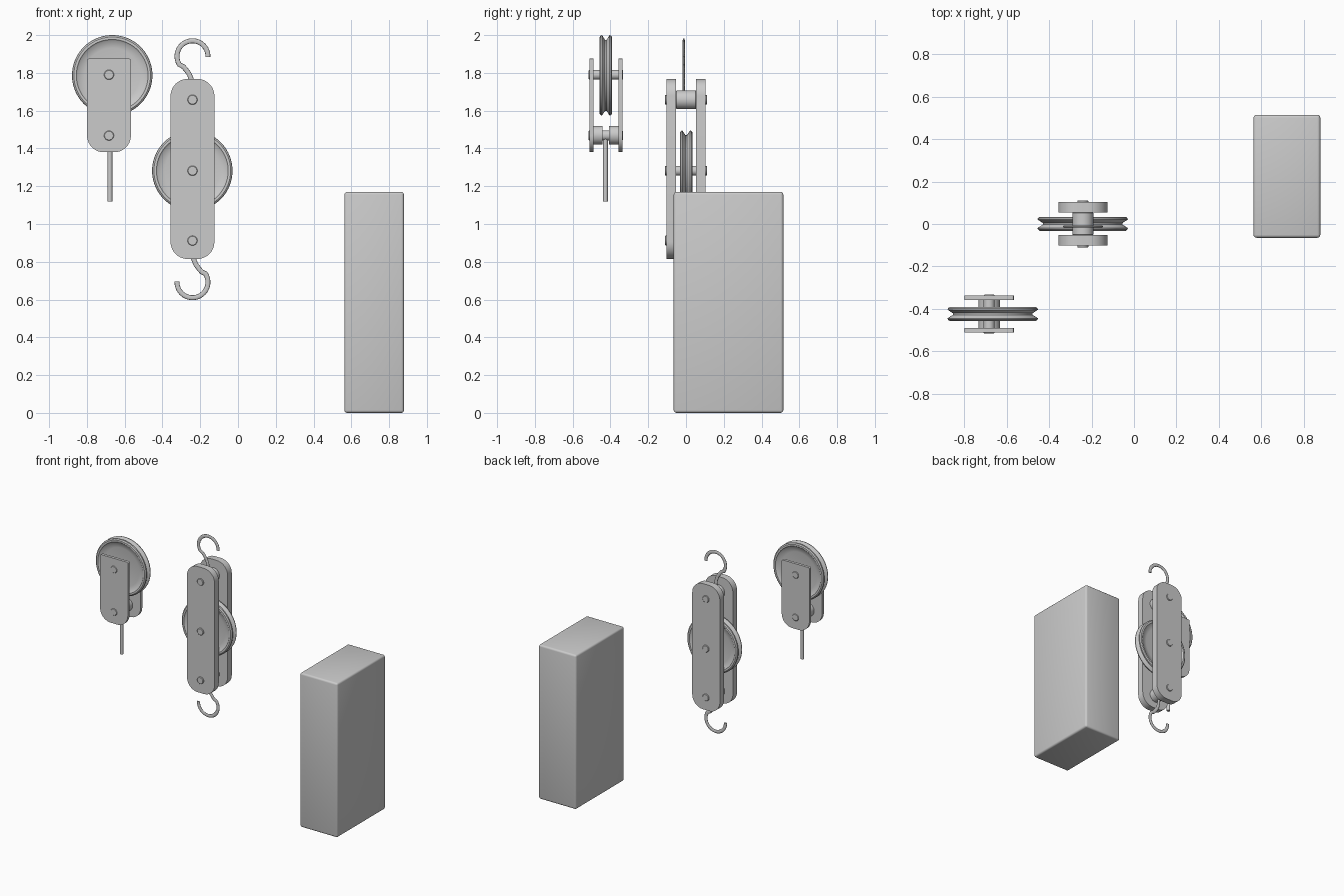
import bpy, bmesh, math
from math import pi, sin, cos

if "Cube" in bpy.data.objects:
    bpy.data.objects.remove(bpy.data.objects["Cube"])


def finish(bm, name, angle=35):
    bmesh.ops.recalc_face_normals(bm, faces=bm.faces)
    me = bpy.data.meshes.new(name)
    bm.to_mesh(me)
    bm.free()
    ob = bpy.data.objects.new(name, me)
    bpy.context.collection.objects.link(ob)
    bpy.ops.object.select_all(action='DESELECT')
    ob.select_set(True)
    bpy.context.view_layer.objects.active = ob
    bpy.ops.object.shade_smooth_by_angle(angle=math.radians(angle))
    return ob


def lathe(name, center, profile, n=64):
    """Revolve (radius, y) points about a y axis through center."""
    bm = bmesh.new()
    cx, cy, cz = center
    rings = []
    for r, y in profile:
        if r == 0:
            rings.append([bm.verts.new((cx, cy + y, cz))] * n)
        else:
            rings.append([bm.verts.new((cx + r * cos(2 * pi * i / n), cy + y,
                                        cz + r * sin(2 * pi * i / n))) for i in range(n)])
    for a, b in zip(rings, rings[1:]):
        for i in range(n):
            j = (i + 1) % n
            vs = list(dict.fromkeys([a[i], a[j], b[j], b[i]]))
            bm.faces.new(vs)
    return finish(bm, name)


def plate(name, cx, hw, z0, z1, r_bottom, r_top, y0, y1, n=10):
    """Rounded rectangle in the xz plane, extruded along y."""
    bm = bmesh.new()
    corners = [(1, z1 - r_top, r_top, 0), (-1, z1 - r_top, r_top, 90),
               (-1, z0 + r_bottom, r_bottom, 180), (1, z0 + r_bottom, r_bottom, 270)]
    vs = []
    for s, cz, r, a0 in corners:
        for i in range(n + 1):
            a = math.radians(a0 + 90 * i / n)
            vs.append(bm.verts.new((cx + s * (hw - r) + r * cos(a), y0, cz + r * sin(a))))
    f = bm.faces.new(vs)
    ext = bmesh.ops.extrude_face_region(bm, geom=[f])
    bmesh.ops.translate(bm, vec=(0, y1 - y0, 0),
                        verts=[v for v in ext['geom'] if isinstance(v, bmesh.types.BMVert)])
    return finish(bm, name)


def wheel(name, center):
    half = [(0, .018), (.145, .018), (.183, .026), (.190, .033), (.203, .033),
            (.211, .027), (.213, .020), (.188, .004)]
    lathe(name, center, half + [(r, -y) for r, y in reversed(half)], 80)


def pin(name, center, r, h):
    c = .003
    lathe(name, center, [(0, -h), (r - c, -h), (r, -h + c), (r, h - c), (r - c, h), (0, h)], 32)


def hook(name, flip):
    """Flattened S hook; flip = -1 turns it upside down."""
    cx, mid, zc, R = -.241, 1.29, 1.888, .082
    pts = [(R * cos(math.radians(a)), zc - mid + R * sin(math.radians(a)))
           for a in range(-3, 216, 6)]
    pts += [(-.048, .543), (-.033, .525), (-.017, .503), (-.006, .475), (0, .44), (0, .37)]
    cu = bpy.data.curves.new(name, 'CURVE')
    cu.dimensions = '3D'
    cu.bevel_depth = .013
    cu.bevel_resolution = 3
    cu.use_fill_caps = True
    sp = cu.splines.new('POLY')
    sp.points.add(len(pts) - 1)
    for p, (x, z) in zip(sp.points, pts):
        p.co = (x * flip, 0, z * flip, 1)
    ob = bpy.data.objects.new(name, cu)
    ob.location = (cx, -.012, mid)
    ob.scale = (1, .45, 1)
    bpy.context.collection.objects.link(ob)


# Weight block
bm = bmesh.new()
bmesh.ops.create_cube(bm, size=1)
bmesh.ops.scale(bm, vec=(.315, .58, 1.17), verts=bm.verts)
bmesh.ops.translate(bm, vec=(.721, .225, .585), verts=bm.verts)
bmesh.ops.bevel(bm, geom=bm.edges[:], offset=.014, segments=3, profile=.5, affect='EDGES')
finish(bm, "block")

# Large pulley: side plates, wheel, axle, spacers and hooks
X, Z = -.241, 1.282
for side, s in (("front", -1), ("back", 1)):
    plate("large_plate_" + side, X, .116, .815, 1.768, .09, .09,
          .001 + s * .053, .001 + s * .103)
wheel("large_wheel", (X - .001, .001, Z))
pin("large_axle", (X, 0, Z), .026, .111)
for end, s in (("upper", 1), ("lower", -1)):
    z = 1.285 + s * .373
    pin("large_spacer_" + end, (X, .001, z), .05, .053)
    pin("large_pin_" + end, (X, 0, z), .026, .111)
    hook("hook_" + end, s)

# Small pulley: side plates, wheel, axle, grooved spacer and rod
X, Y = -.683, -.4245
for side, s in (("front", -1), ("back", 1)):
    plate("small_plate_" + side, X, .116, 1.38, 1.875, .088, .008, Y + s * .066, Y + s * .087)
wheel("small_wheel", (-.666, Y, 1.787))
pin("small_axle", (X, Y, 1.79), .026, .091)
pin("small_pin", (X, Y, 1.468), .026, .091)
lathe("small_spacer", (X, Y, 1.47),
      [(0, -.066), (.05, -.066), (.05, -.017), (.026, -.017),
       (.026, .017), (.05, .017), (.05, .066), (0, .066)], 32)
bm = bmesh.new()
bmesh.ops.create_cone(bm, cap_ends=True, segments=24, radius1=.0125, radius2=.0125, depth=.335)
bmesh.ops.translate(bm, vec=(-.678, Y - .002, 1.2875), verts=bm.verts)
finish(bm, "rod")
